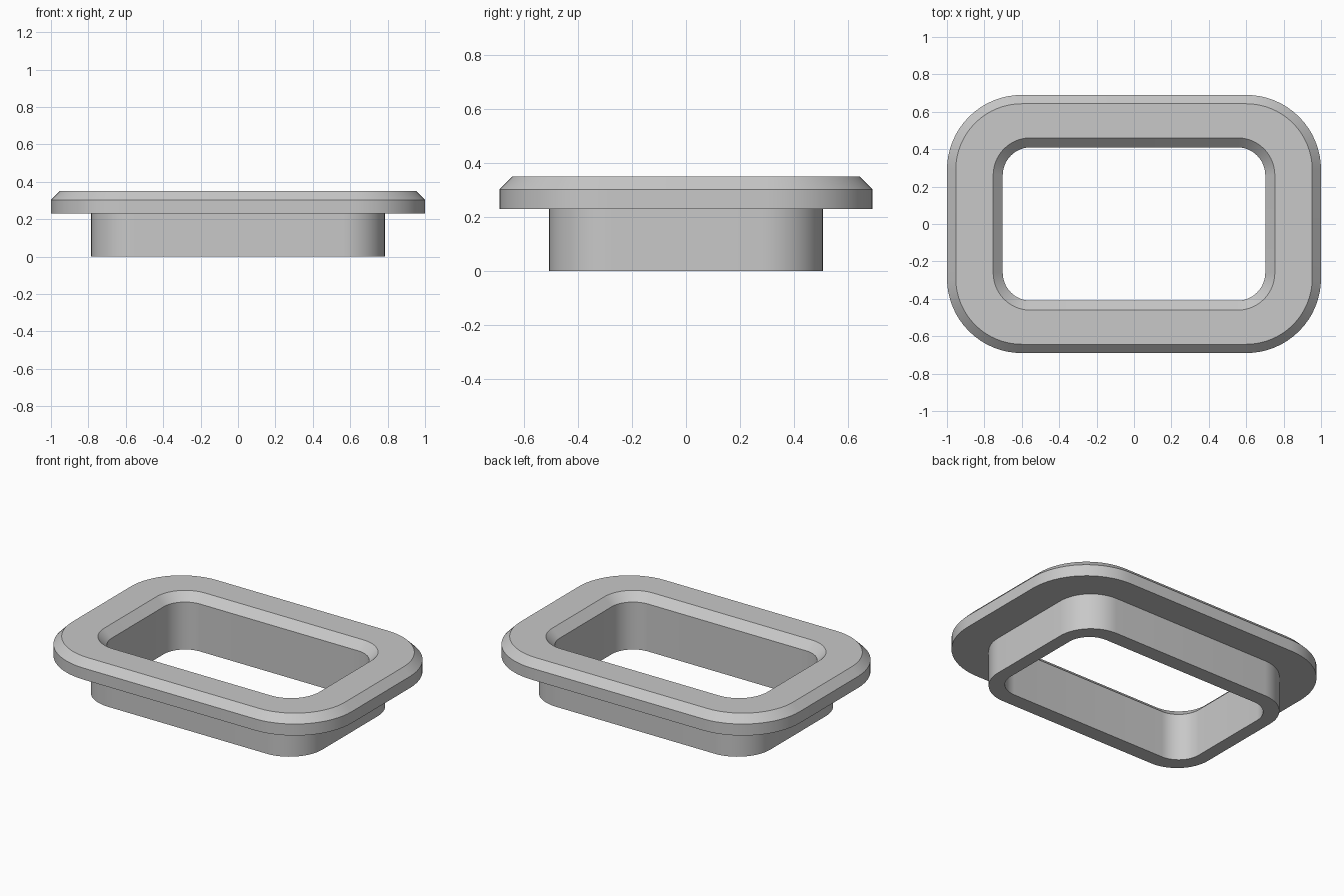
import bpy
import bmesh
from math import cos, sin, pi

if "Cube" in bpy.data.objects:
    bpy.data.objects.remove(bpy.data.objects["Cube"], do_unlink=True)

CORNER_STEPS = 16

grey = bpy.data.materials.new("plain grey")
grey.use_nodes = True
colour = (0.58, 0.58, 0.58, 1.0)
grey.diffuse_color = colour
grey.node_tree.nodes["Principled BSDF"].inputs["Base Color"].default_value = colour


def rounded_ring(bm, half_x, half_y, radius, z):
    """Vertices of a rounded rectangle, counter-clockwise."""
    ring = []
    corners = [(1, 1), (-1, 1), (-1, -1), (1, -1)]
    for quarter, (sx, sy) in enumerate(corners):
        for step in range(CORNER_STEPS + 1):
            a = (quarter + step / CORNER_STEPS) * pi / 2
            ring.append(bm.verts.new((sx * (half_x - radius) + radius * cos(a),
                                      sy * (half_y - radius) + radius * sin(a), z)))
    return ring


def ring_solid(name, sections):
    """Closed frame skinned through successive rounded rectangles."""
    bm = bmesh.new()
    rings = [rounded_ring(bm, *s) for s in sections]
    for i, low in enumerate(rings):
        high = rings[(i + 1) % len(rings)]
        for j in range(len(low)):
            k = (j + 1) % len(low)
            bm.faces.new((low[j], low[k], high[k], high[j]))
    bmesh.ops.recalc_face_normals(bm, faces=bm.faces)
    mesh = bpy.data.meshes.new(name)
    bm.to_mesh(mesh)
    bm.free()
    mesh.materials.append(grey)
    obj = bpy.data.objects.new(name, mesh)
    bpy.context.collection.objects.link(obj)
    return obj


# Frame cross-section: half width, half depth, corner radius, height
frame = ring_solid("flanged_frame", [
    (0.785, 0.507, 0.23, 0.0),     # collar foot
    (0.785, 0.507, 0.23, 0.23),    # collar meets flange
    (1.0, 0.69, 0.40, 0.23),       # flange underside
    (1.0, 0.69, 0.40, 0.303),      # flange side
    (0.953, 0.643, 0.353, 0.35),   # outer chamfer
    (0.753, 0.461, 0.20, 0.35),    # inner chamfer
    (0.702, 0.41, 0.15, 0.30),     # top of opening
    (0.702, 0.41, 0.15, 0.0),      # bottom of opening
])

bpy.ops.object.select_all(action="DESELECT")
frame.select_set(True)
bpy.context.view_layer.objects.active = frame
bpy.ops.object.shade_smooth_by_angle()
